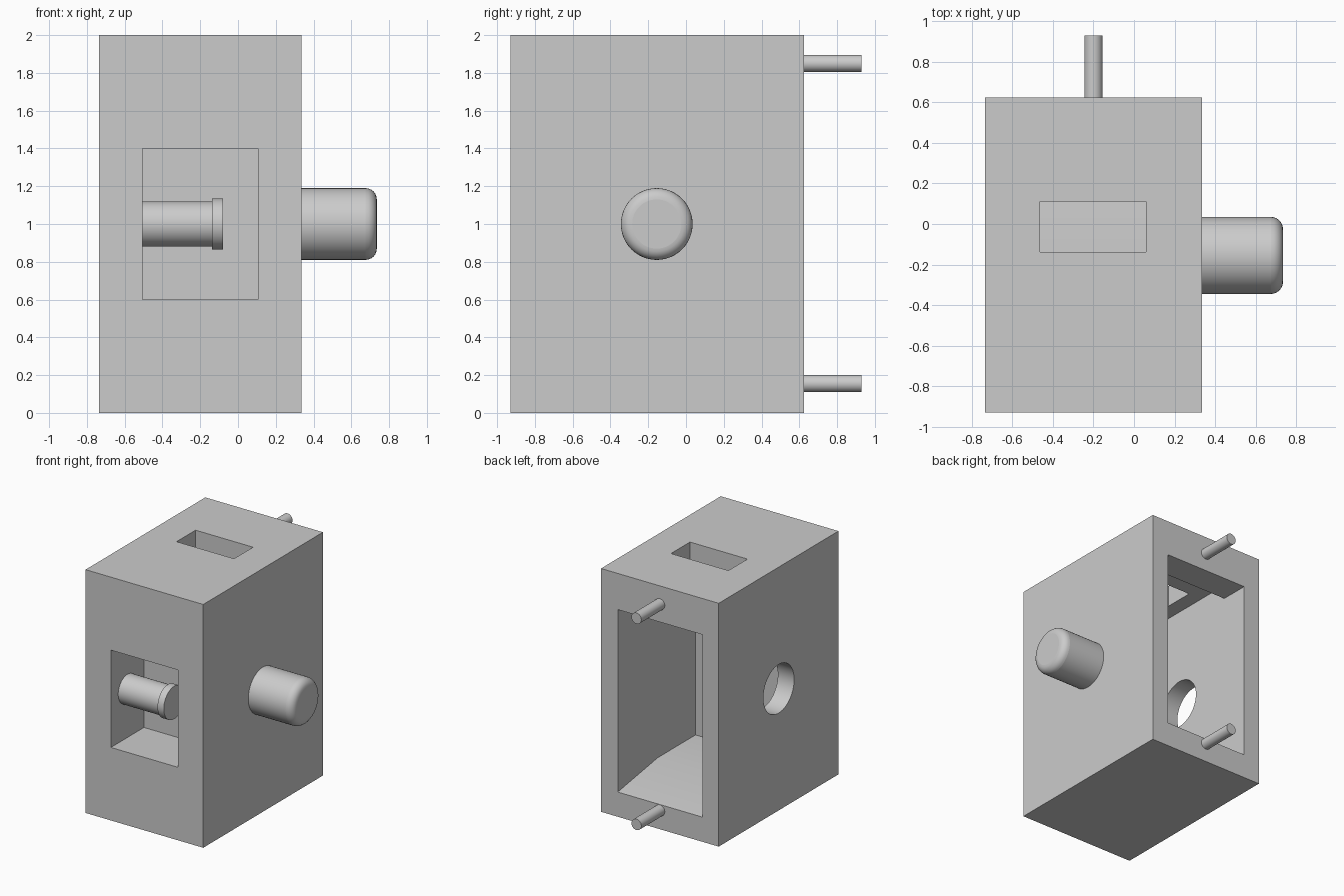
import bpy, bmesh, math
from mathutils import Vector

if "Cube" in bpy.data.objects:
    bpy.data.objects.remove(bpy.data.objects["Cube"])

grey = bpy.data.materials.new("light_grey")
grey.diffuse_color = (0.6, 0.6, 0.6, 1)
grey.use_nodes = True
grey.node_tree.nodes["Principled BSDF"].inputs["Base Color"].default_value = grey.diffuse_color


def prism(name, profile, x0, x1):
    """Extrude a closed (y, z) profile along x."""
    bm = bmesh.new()
    face = bm.faces.new([bm.verts.new((x0, y, z)) for y, z in profile])
    ext = bmesh.ops.extrude_face_region(bm, geom=[face])
    verts = [g for g in ext["geom"] if isinstance(g, bmesh.types.BMVert)]
    bmesh.ops.translate(bm, verts=verts, vec=(x1 - x0, 0, 0))
    bmesh.ops.recalc_face_normals(bm, faces=bm.faces)
    mesh = bpy.data.meshes.new(name)
    bm.to_mesh(mesh)
    bm.free()
    mesh.materials.append(grey)
    ob = bpy.data.objects.new(name, mesh)
    bpy.context.collection.objects.link(ob)
    return ob


def box(name, x0, x1, y0, y1, z0, z1):
    return prism(name, [(y0, z0), (y1, z0), (y1, z1), (y0, z1)], x0, x1)


def rod(name, start, end, radius):
    """Smooth-sided cylinder between two points."""
    a, b = Vector(start), Vector(end)
    bpy.ops.mesh.primitive_cylinder_add(
        vertices=48, radius=radius, depth=(b - a).length, location=(a + b) / 2,
        rotation=(b - a).to_track_quat('Z', 'Y').to_euler())
    ob = bpy.context.object
    ob.name = name
    ob.data.materials.append(grey)
    bpy.ops.object.shade_smooth_by_angle(angle=math.radians(30))
    return ob


# Housing block
housing = box("housing", -0.735, 0.335, -0.93, 0.625, 0, 2)

# Cutters: rear chamber with sloped floor and top lip, front pocket,
# top slot and round side hole
chamber = [(0.7, 0.2), (0.625, 0.203), (0.107, 0.287), (-0.385, 0.287),
           (-0.385, 1.82), (0.385, 1.82), (0.385, 1.703), (0.7, 1.703)]
cutters = [
    prism("chamber_cutter", chamber, -0.587, 0.183),
    box("pocket_cutter", -0.505, 0.105, -1.0, -0.5, 0.6, 1.4),
    box("slot_cutter", -0.463, 0.06, -0.137, 0.11, 1.6, 2.1),
    rod("hole_cutter", (-0.85, -0.155, 1), (-0.4, -0.155, 1), 0.2),
]
bpy.context.view_layer.objects.active = housing
for cutter in cutters:
    mod = housing.modifiers.new("cut", 'BOOLEAN')
    mod.operation = 'DIFFERENCE'
    mod.solver = 'EXACT'
    mod.object = cutter
    bpy.ops.object.modifier_apply(modifier=mod.name)
    bpy.data.objects.remove(cutter)
bpy.ops.object.select_all(action='DESELECT')
housing.select_set(True)
bpy.ops.object.shade_smooth_by_angle(angle=math.radians(30))

# Side knob with rounded outer rim
knob = rod("side_knob", (0.335, -0.155, 1), (0.735, -0.155, 1), 0.19)
bm = bmesh.new()
bm.from_mesh(knob.data)
rim = [e for e in bm.edges if all(v.co.z > 0.1 for v in e.verts)]
bmesh.ops.bevel(bm, geom=rim, offset=0.06, segments=6, profile=0.5, affect='EDGES')
for f in bm.faces:
    f.smooth = True
bm.to_mesh(knob.data)
bm.free()

# Plunger and its collar inside the front pocket
rod("plunger", (-0.505, -0.715, 1), (-0.135, -0.715, 1), 0.12)
rod("plunger_collar", (-0.137, -0.715, 1), (-0.08, -0.715, 1), 0.135)

# Rear mounting pins
for label, z in (("lower", 0.155), ("upper", 1.85)):
    rod(label + "_rear_pin", (-0.2, 0.625, z), (-0.2, 0.93, z), 0.045)
